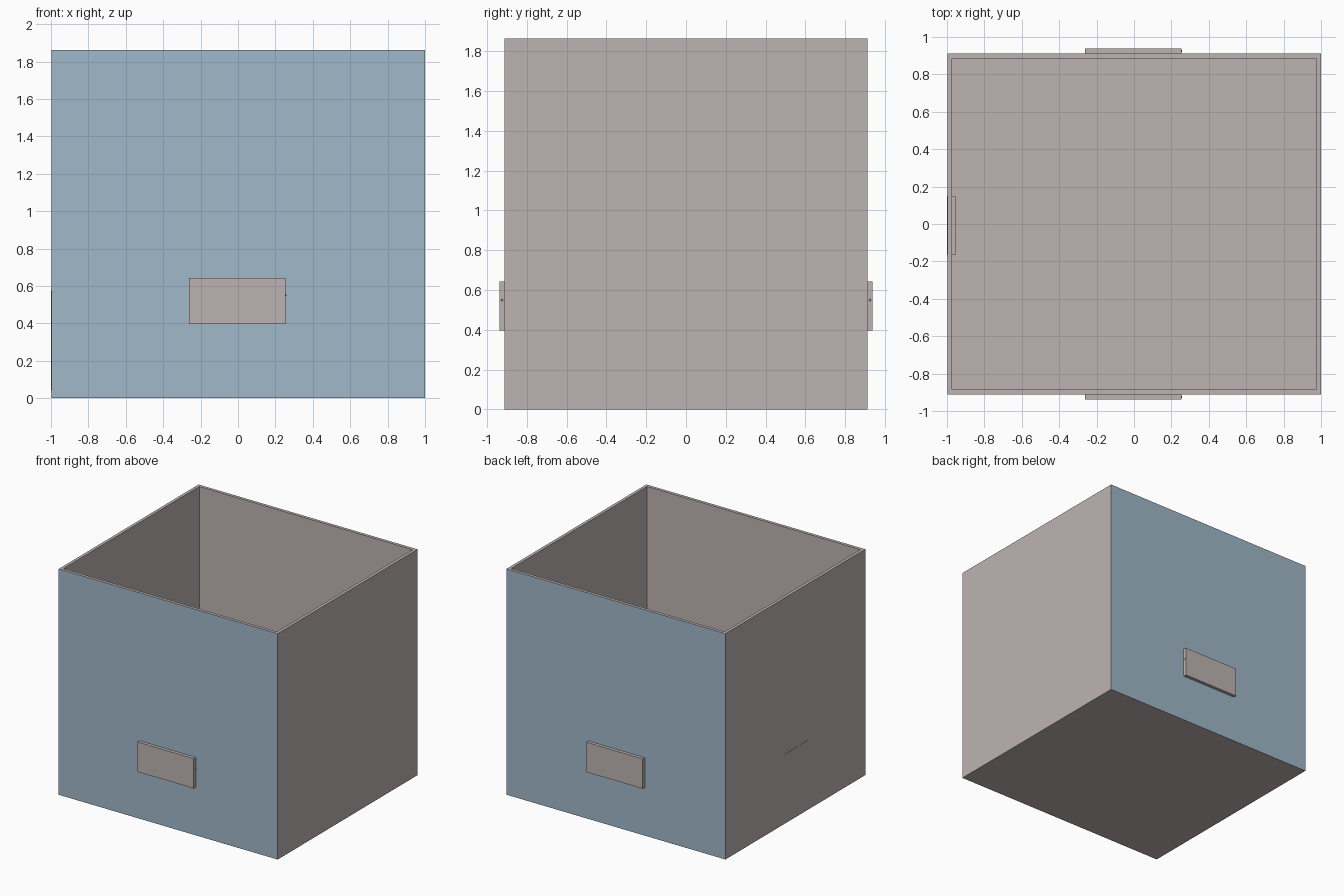
import bpy, bmesh
from mathutils import Matrix, Vector

cube = bpy.data.objects.get("Cube")
if cube:
    bpy.data.objects.remove(cube, do_unlink=True)


def material(name, rgb):
    m = bpy.data.materials.new(name)
    m.use_nodes = True
    m.diffuse_color = (*rgb, 1)
    m.node_tree.nodes["Principled BSDF"].inputs["Base Color"].default_value = (*rgb, 1)
    return m


grey = material("warm_grey", (0.508, 0.456, 0.445))
blue = material("soft_blue", (0.356, 0.479, 0.578))


def box_mesh(low, high):
    low, high = Vector(low), Vector(high)
    bm = bmesh.new()
    bmesh.ops.create_cube(bm, size=1, matrix=Matrix.Translation((low + high) / 2)
                          @ Matrix.Diagonal((*(high - low), 1)))
    return bm


def finish(bm, name, *mats):
    mesh = bpy.data.meshes.new(name)
    bm.to_mesh(mesh)
    bm.free()
    for m in mats:
        mesh.materials.append(m)
    ob = bpy.data.objects.new(name, mesh)
    bpy.context.scene.collection.objects.link(ob)
    return ob


# Open bin: the outer front and back walls are blue, the rest is grey
wall, height, depth = 0.036, 1.863, 0.911
bm = box_mesh((-0.998, -depth, 0), (1, depth, height))
bm.normal_update()
for f in bm.faces:
    f.material_index = int(abs(f.normal.y) > 0.9)
top = max(bm.faces, key=lambda f: f.normal.z)
bmesh.ops.inset_region(bm, faces=[top], thickness=wall)
floor = bmesh.ops.extrude_discrete_faces(bm, faces=[top])["faces"][0]
bmesh.ops.translate(bm, verts=floor.verts, vec=(0, 0, wall - height))
bmesh.ops.recalc_face_normals(bm, faces=bm.faces)
finish(bm, "open_box", grey, blue)

# Door panel, barely proud of both sides of the side wall
finish(box_mesh((-1, -0.165, 0.04), (-0.955, 0.15, 0.575)), "side_door", grey)

# Grip plates on the front and back, each with a tiny stud on its end
for side, name in ((-1, "front"), (1, "back")):
    inner, outer = sorted((side * depth, side * 0.938))
    finish(box_mesh((-0.262, inner, 0.397), (0.253, outer, 0.643)), name + "_grip", grey)
    bm = bmesh.new()
    bmesh.ops.create_uvsphere(bm, u_segments=8, v_segments=6, radius=0.006,
                              matrix=Matrix.Translation((0.251, side * 0.925, 0.55)))
    finish(bm, name + "_grip_stud", grey)
